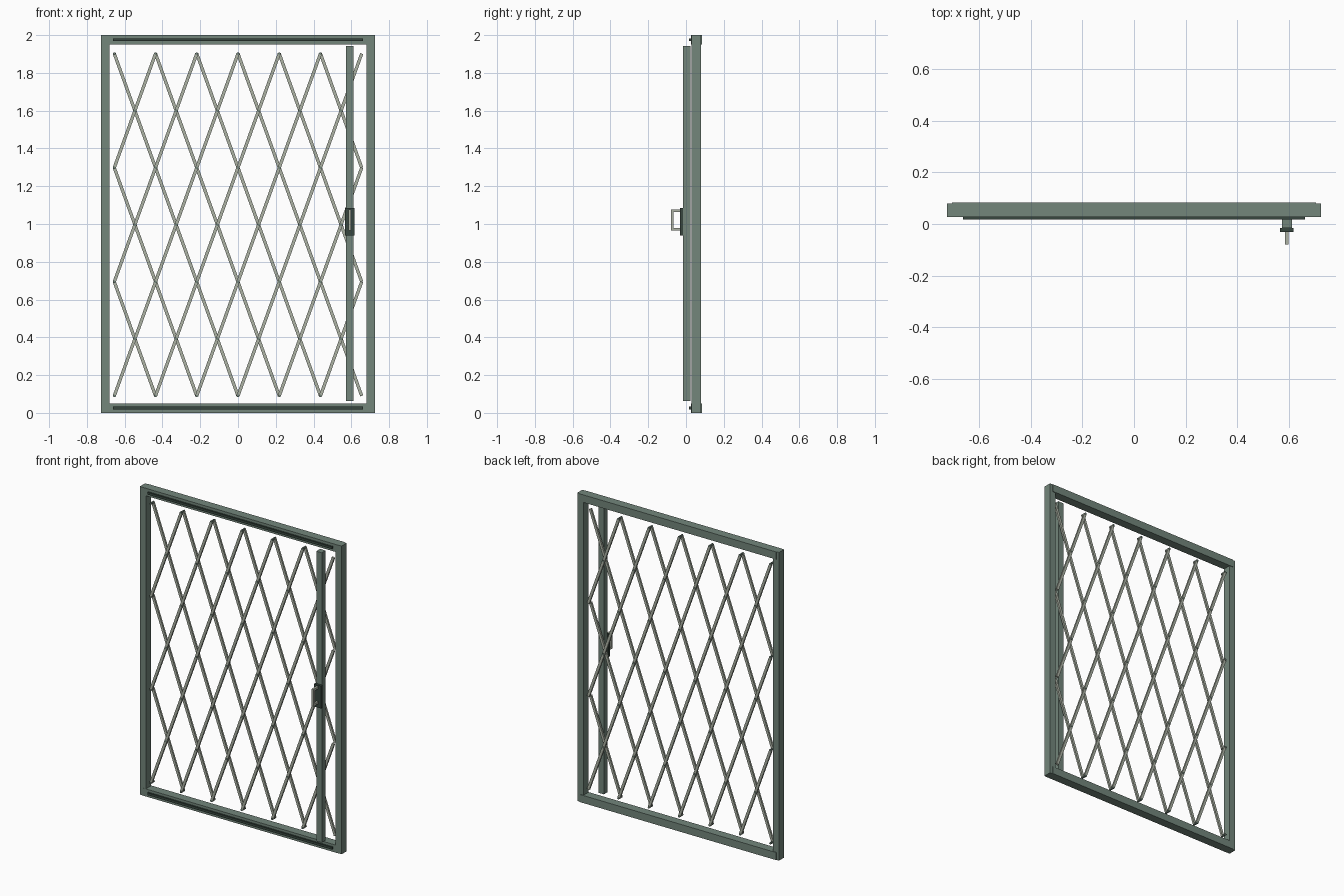
import bpy, bmesh
from mathutils import Vector

cube = bpy.data.objects.get("Cube")
if cube:
    bpy.data.objects.remove(cube, do_unlink=True)


def material(name, srgb):
    col = [((c / 255 + 0.055) / 1.055) ** 2.4 for c in srgb] + [1]
    m = bpy.data.materials.new(name)
    m.use_nodes = True
    m.diffuse_color = col
    m.node_tree.nodes["Principled BSDF"].inputs["Base Color"].default_value = col
    return m


GREEN = material("grey green paint", (115, 134, 123))
DARK = material("dark green metal", (55, 70, 62))
STEEL = material("pale steel", (172, 178, 164))


def finish(name, bm, mat):
    bmesh.ops.recalc_face_normals(bm, faces=bm.faces)
    me = bpy.data.meshes.new(name)
    bm.to_mesh(me)
    bm.free()
    me.materials.append(mat)
    ob = bpy.data.objects.new(name, me)
    bpy.context.scene.collection.objects.link(ob)
    return ob


def box(name, lo, hi, mat):
    bm = bmesh.new()
    bmesh.ops.create_cube(bm, size=1)
    lo, hi = Vector(lo), Vector(hi)
    for v in bm.verts:
        v.co = (lo + hi) / 2 + v.co * (hi - lo)
    return finish(name, bm, mat)


# Outer frame and the sliding tracks
for side, s in (("left", 1), ("right", -1)):
    xs = sorted((s * 0.68, s * 0.724))
    box(side + "_post", (xs[0], 0.028, 0), (xs[1], 0.08, 2), GREEN)
for name, z0, t in (("bottom", 0, 0.018), ("top", 1.951, 1.968)):
    box(name + "_rail", (-0.705, 0.027, z0), (0.705, 0.084, z0 + 0.049), GREEN)
    box(name + "_track", (-0.662, 0.017, t), (0.662, 0.028, t + 0.015), DARK)

# Folding lattice: two layers of crossing flat bars
STEP, ROWS, COLS, Z0, RISE = 0.2183, 3, 6, 0.09, 0.604
X0 = -STEP * COLS / 2
LAYERS = {1: 0.044, -1: 0.064}


def bar(bm, a, b, y, width=0.017, thick=0.012):
    d = (b - a).normalized()
    n = Vector((-d.z, 0, d.x)) * width / 2
    ends = []
    for p in (a, b):
        ends.append([bm.verts.new(p + n * i + Vector((0, y + j * thick / 2, 0)))
                     for i, j in ((-1, -1), (1, -1), (1, 1), (-1, 1))])
    bm.faces.new(ends[0])
    bm.faces.new(ends[1])
    for i in range(4):
        k = (i + 1) % 4
        bm.faces.new((ends[0][i], ends[0][k], ends[1][k], ends[1][i]))


for label, s in (("rising", 1), ("falling", -1)):
    bm = bmesh.new()
    for start in range(-ROWS + 1, COLS):
        r0, r1 = max(0, -start), min(ROWS, COLS - start)
        pts = [Vector((s * (X0 + (start + r) * STEP), 0, Z0 + r * RISE)) for r in (r0, r1)]
        bar(bm, pts[0], pts[1], LAYERS[s])
    finish(label + "_lattice_bars", bm, STEEL)

# Pivot rivets at the crossings, except along the free edge
bm = bmesh.new()
for r in range(2 * ROWS + 1):
    for c in range(2 * COLS):
        if (r + c) % 2 == 0:
            res = bmesh.ops.create_cone(bm, cap_ends=True, segments=8, radius1=0.007,
                                        radius2=0.007, depth=0.036)
            for v in res["verts"]:
                x, y, z = v.co
                v.co = (X0 + c * STEP / 2 + x, 0.054 + z, Z0 + r * RISE / 2 + y)
finish("lattice_rivets", bm, GREEN)

# Sliding closing post with its lock plate
box("sliding_post", (0.573, -0.015, 0.062), (0.612, 0.024, 1.943), GREEN)
box("lock_plate", (0.566, -0.031, 0.94), (0.618, -0.015, 1.086), DARK)

# Pull handle: an upright grip on two short arms
box("handle_grip", (0.585, -0.08, 0.966), (0.599, -0.066, 1.078), STEEL)
for name, z in (("lower", 0.966), ("upper", 1.064)):
    box(name + "_handle_arm", (0.585, -0.066, z), (0.599, -0.031, z + 0.014), STEEL)
